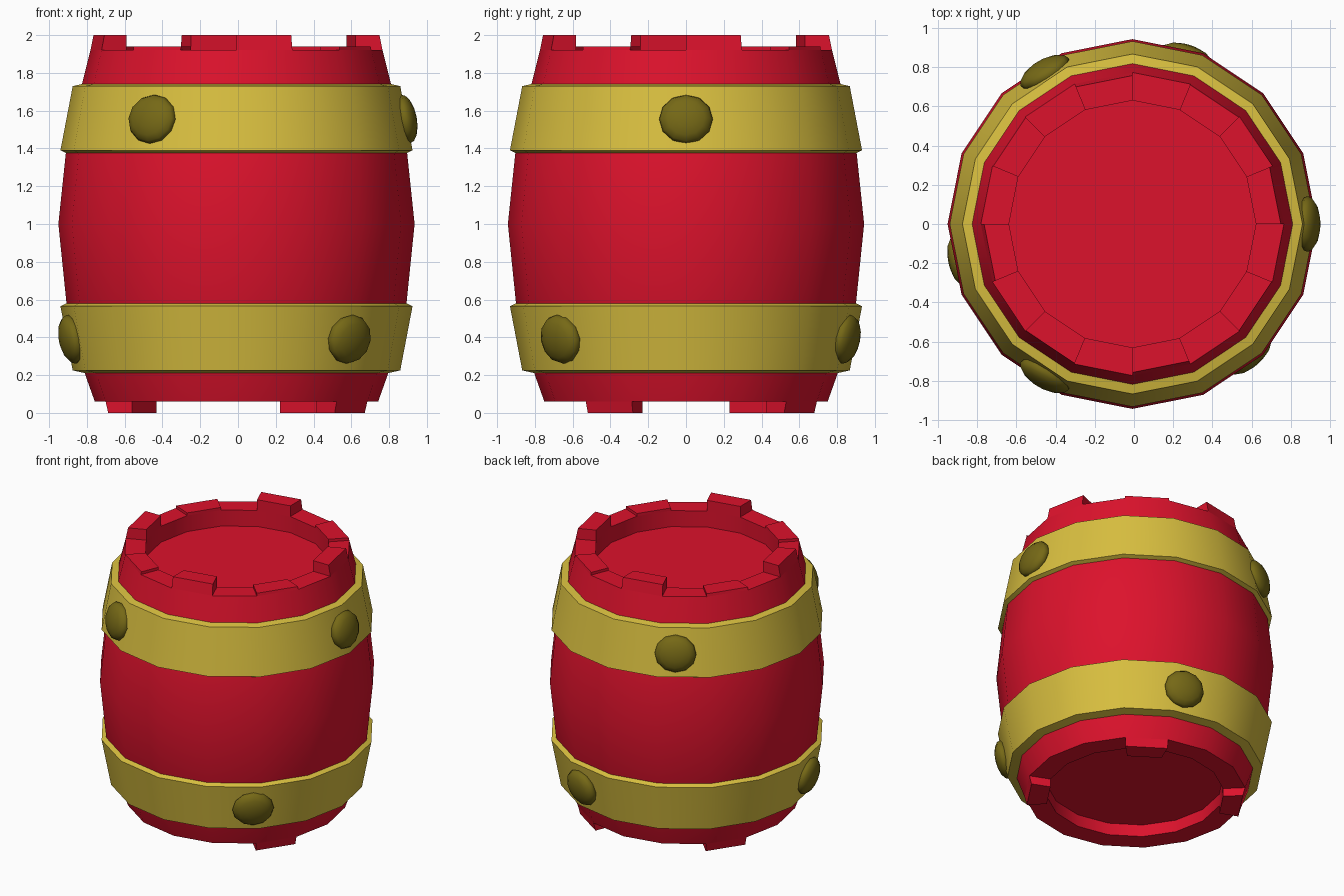
import bpy, bmesh, math
from mathutils import Matrix, Vector

if "Cube" in bpy.data.objects:
    bpy.data.objects.remove(bpy.data.objects["Cube"])

SIDES = 16
STEP = 2 * math.pi / SIDES
AXIS_X = -0.008


def material(name, rgb):
    m = bpy.data.materials.new(name)
    m.diffuse_color = (*rgb, 1)
    m.use_nodes = True
    m.node_tree.nodes["Principled BSDF"].inputs["Base Color"].default_value = m.diffuse_color
    return m


RED = material("red_wood", (0.72, 0.006, 0.025))
GOLD = material("gold_band", (0.69, 0.52, 0.05))
OLIVE = material("dark_rivet", (0.18, 0.14, 0.008))


def finish(name, bm, mat, angle=30):
    bmesh.ops.recalc_face_normals(bm, faces=bm.faces)
    mesh = bpy.data.meshes.new(name)
    bm.to_mesh(mesh)
    bm.free()
    ob = bpy.data.objects.new(name, mesh)
    bpy.context.collection.objects.link(ob)
    ob.location.x = AXIS_X
    mesh.materials.append(mat)
    bpy.ops.object.select_all(action='DESELECT')
    bpy.context.view_layer.objects.active = ob
    ob.select_set(True)
    bpy.ops.object.shade_smooth_by_angle(angle=math.radians(angle))
    return ob


def polar(r, i, z):
    return Vector((r * math.cos(i * STEP), r * math.sin(i * STEP), z))


def lathe(name, profile, mat, closed=False):
    # Revolve (radius, z) points; open profiles get flat end caps
    bm = bmesh.new()
    rings = [[bm.verts.new(polar(r, i, z)) for i in range(SIDES)] for r, z in profile]
    pairs = list(zip(rings, rings[1:]))
    if closed:
        pairs.append((rings[-1], rings[0]))
    else:
        bm.faces.new(rings[0])
        bm.faces.new(rings[-1])
    for a, b in pairs:
        for i in range(SIDES):
            j = (i + 1) % SIDES
            bm.faces.new((a[i], a[j], b[j], b[i]))
    return finish(name, bm, mat)


def stave_ends(name, blocks, mat):
    # Wedge blocks one stave wide: (stave index, z0, z1, inner r, outer r0, outer r1)
    bm = bmesh.new()
    for i, z0, z1, ri, r0, r1 in blocks:
        low, high = [[bm.verts.new(polar(r, k, z)) for r, k in
                      ((ri, i), (ro, i), (ro, i + 1), (ri, i + 1))]
                     for z, ro in ((z0, r0), (z1, r1))]
        bm.faces.new(low)
        bm.faces.new(high)
        for k in range(4):
            n = (k + 1) % 4
            bm.faces.new((low[k], low[n], high[n], high[k]))
    return finish(name, bm, mat)


# Barrel body with recessed lid and base
lathe("barrel_body", [(0.60, 0.15), (0.60, 0.06), (0.75, 0.06), (0.80, 0.20),
                      (0.90, 0.58), (0.943, 1.0), (0.903, 1.38), (0.818, 1.74),
                      (0.773, 1.92), (0.63, 1.92), (0.63, 1.80)], RED)

# Raised stave ends around the top rim: four tall, four slightly raised
top = []
for q in range(4):
    top.append((4 * q, 1.92, 2.0, 0.63, 0.773, 0.757))
    top.append((4 * q + 2, 1.92, 1.94, 0.63, 0.773, 0.769))
stave_ends("top_stave_ends", top, RED)

# Three feet under the bottom rim
stave_ends("feet", [(i, 0.0, 0.06, 0.60, 0.735, 0.75) for i in (2, 6, 14)], RED)

# Bands, the lower one mirroring the upper
band = [(0.80, 1.745), (0.867, 1.73), (0.932, 1.39), (0.90, 1.375)]
lathe("upper_band", band, GOLD, closed=True)
lathe("lower_band", [(r, 1.955 - z) for r, z in band], GOLD, closed=True)


# Flattened rivets following the slope of each band
def rivets(name, start, z, tilt):
    bm = bmesh.new()
    for k in range(3):
        m = (Matrix.Rotation(math.radians(start + 120 * k), 4, 'Z')
             @ Matrix.Translation((0.893, 0, z))
             @ Matrix.Rotation(math.radians(90 + tilt), 4, 'Y')
             @ Matrix.Diagonal((0.132, 0.142, 0.062, 1)))
        bmesh.ops.create_uvsphere(bm, u_segments=12, v_segments=8, radius=1, matrix=m)
    finish(name, bm, OLIVE, 60)


rivets("upper_rivets", 0, 1.555, -11)
rivets("lower_rivets", 72, 0.39, 11)
